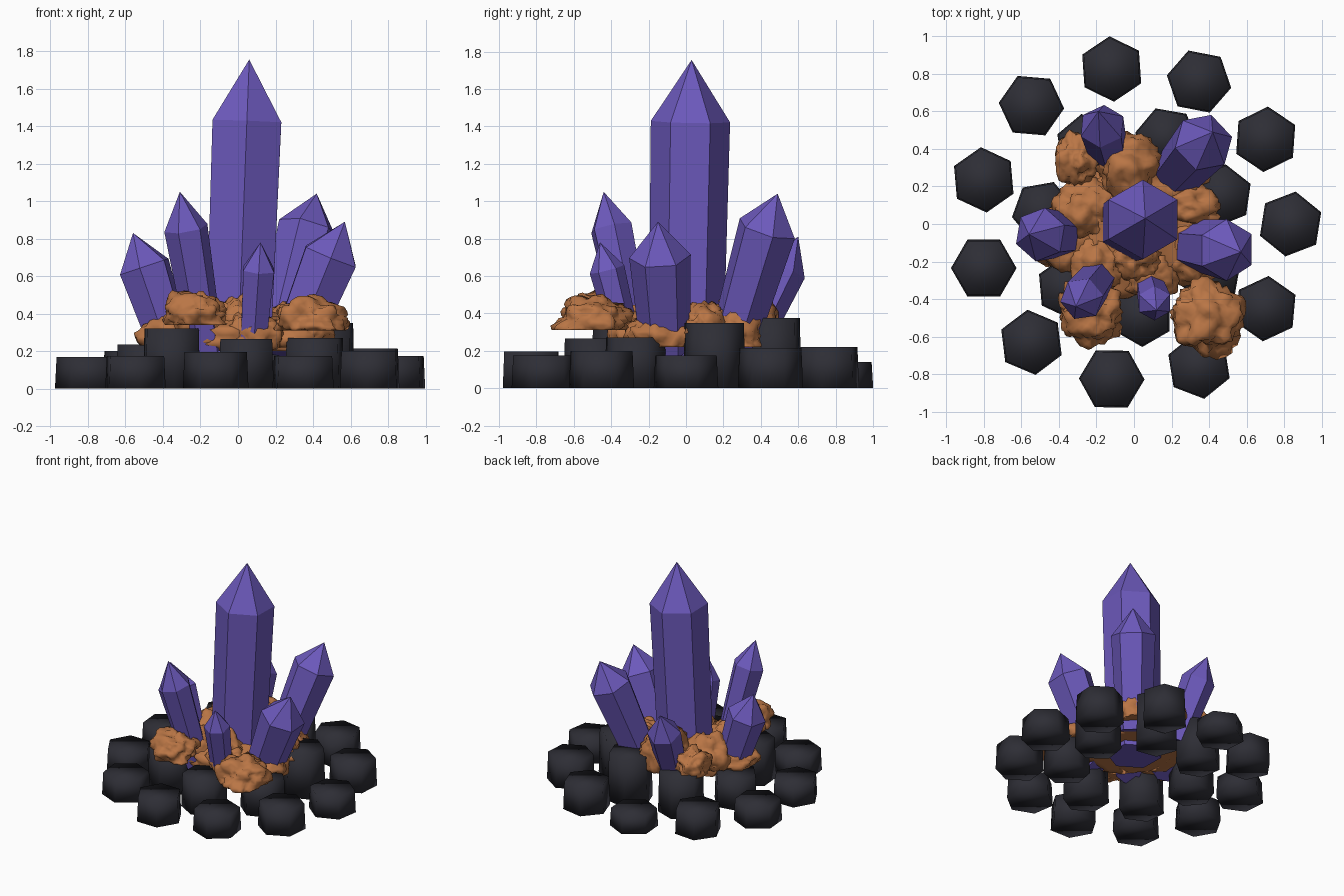
import bpy, bmesh, math, random
from mathutils import Vector, noise

if "Cube" in bpy.data.objects:
    bpy.data.objects.remove(bpy.data.objects["Cube"])

random.seed(4)


def material(name, rgb):
    m = bpy.data.materials.new(name)
    m.diffuse_color = (*rgb, 1)
    m.use_nodes = True
    m.node_tree.nodes["Principled BSDF"].inputs["Base Color"].default_value = m.diffuse_color
    return m


PURPLE = material("purple crystal", (0.15, 0.10, 0.50))
ORANGE = material("orange rock", (0.49, 0.18, 0.06))
DARK = material("dark basalt", (0.027, 0.027, 0.036))


def finish(bm, name, mat, smooth):
    bmesh.ops.recalc_face_normals(bm, faces=bm.faces)
    me = bpy.data.meshes.new(name)
    bm.to_mesh(me)
    bm.free()
    me.materials.append(mat)
    for p in me.polygons:
        p.use_smooth = smooth
    ob = bpy.data.objects.new(name, me)
    bpy.context.collection.objects.link(ob)
    return ob


def ring(bm, centre, u, v, radius, rot):
    return [bm.verts.new(centre + radius * (math.cos(a) * u + math.sin(a) * v))
            for a in (math.radians(rot + 60 * i) for i in range(6))]


def bridge(bm, a, b):
    for i in range(6):
        j = (i + 1) % 6
        bm.faces.new((a[i], a[j], b[j], b[i]))


def column(name, x, y, height, radius, rot):
    """Slightly tapered six-sided basalt column."""
    bm = bmesh.new()
    u, v = Vector((1, 0, 0)), Vector((0, 1, 0))
    lo = ring(bm, Vector((x, y, 0)), u, v, radius, rot)
    hi = ring(bm, Vector((x, y, height)), u, v, radius * 0.95, rot)
    bridge(bm, lo, hi)
    bm.faces.new(lo[::-1])
    bm.faces.new(hi)
    finish(bm, name, DARK, True)


def crystal(name, base, apex, radius, tip, rot, base_scale=0.8):
    """Six-sided crystal widening to a shoulder, then a pointed tip."""
    bm = bmesh.new()
    base, apex = Vector(base), Vector(apex)
    d = (apex - base).normalized()
    u = (Vector((1, 0, 0)) - d * d.x).normalized()
    v = d.cross(u)
    lo = ring(bm, base, u, v, radius * base_scale, rot)
    hi = ring(bm, apex - d * tip, u, v, radius, rot)
    bridge(bm, lo, hi)
    top = bm.verts.new(apex)
    for i in range(6):
        bm.faces.new((hi[i], hi[(i + 1) % 6], top))
    bm.faces.new(lo[::-1])
    finish(bm, name, PURPLE, False)


def lump(name, x, y, bottom, top, rx, ry, rough=0.16):
    """Noisy rock dome with a flat underside."""
    bm = bmesh.new()
    bmesh.ops.create_icosphere(bm, subdivisions=4, radius=1)
    off = Vector((random.uniform(-9, 9), random.uniform(-9, 9), random.uniform(-9, 9)))
    waist = bottom + 0.25 * (top - bottom)
    for vert in bm.verts:
        n = vert.co.copy()
        k = 0.97 + rough * noise.noise(n * 1.7 + off) - rough * abs(noise.noise(n * 3.4 + off)) \
            + 0.3 * rough * noise.noise(n * 7 + off)
        p = n * k
        vert.co = (x + p.x * rx, y + p.y * ry, max(bottom, waist + p.z * (top - waist)))
    bmesh.ops.dissolve_degenerate(bm, dist=0.0005, edges=bm.edges)
    finish(bm, name, ORANGE, True)


# Outer ring of low columns: height, hexagon rotation
outer = [(0.175, 21), (0.215, 26), (0.22, 49), (0.14, 34), (0.20, 55), (0.17, 35),
         (0.17, 0), (0.175, 37), (0.195, 59), (0.175, 39), (0.20, 25)]
for i, (h, rot) in enumerate(outer):
    a = i * math.tau / 11
    column(f"outer_column_{i + 1}", 0.835 * math.cos(a), 0.835 * math.sin(a), h, 0.175, rot)

# Inner ring of taller columns
inner = [(0.35, 22), (0.375, 50), (0.32, 40), (0.235, 10), (0.32, 35), (0.265, 30), (0.27, 20)]
for i, (h, rot) in enumerate(inner):
    a = math.radians(18) + i * math.tau / 7
    column(f"inner_column_{i + 1}", 0.49 * math.cos(a), 0.49 * math.sin(a), h, 0.168, rot)

# Crystals
crystal("main_crystal", (0.0, 0.0, 0.175), (0.06, 0.03, 1.755), 0.212, 0.33, 30, 0.94)
crystal("front_left_crystal", (-0.17, -0.26, 0.2), (-0.31, -0.44, 1.05), 0.118, 0.2, 10)
crystal("left_crystal", (-0.35, -0.06, 0.2), (-0.56, -0.055, 0.83), 0.145, 0.19, 20)
crystal("right_crystal", (0.29, -0.11, 0.2), (0.57, -0.15, 0.89), 0.165, 0.2, 30)
crystal("back_right_crystal", (0.2, 0.24, 0.2), (0.42, 0.49, 1.04), 0.162, 0.2, 15)
crystal("small_front_crystal", (0.08, -0.31, 0.2), (0.12, -0.46, 0.78), 0.095, 0.15, 30)
crystal("back_crystal", (-0.12, 0.32, 0.2), (-0.19, 0.6, 0.81), 0.125, 0.19, 25)

# Orange rock: x, y, bottom, top, x radius, y radius
rocks = [(0.0, 0.02, 0.2, 0.44, 0.42, 0.40),
         (0.08, -0.27, 0.21, 0.42, 0.17, 0.15),
         (-0.23, -0.47, 0.34, 0.53, 0.18, 0.18),
         (0.39, -0.5, 0.31, 0.50, 0.20, 0.21),
         (-0.03, 0.31, 0.26, 0.59, 0.19, 0.20),
         (-0.3, 0.35, 0.3, 0.49, 0.13, 0.15),
         (-0.36, -0.08, 0.23, 0.42, 0.20, 0.19),
         (-0.25, 0.08, 0.24, 0.50, 0.19, 0.17),
         (-0.2, -0.2, 0.24, 0.46, 0.19, 0.17),
         (0.02, -0.18, 0.24, 0.52, 0.16, 0.14),
         (0.32, -0.14, 0.22, 0.42, 0.20, 0.20),
         (0.3, 0.08, 0.24, 0.47, 0.19, 0.14),
         (0.22, 0.26, 0.22, 0.46, 0.20, 0.19)]
for i, r in enumerate(rocks):
    lump(f"rock_lump_{i + 1}", *r, rough=0.34 if i in (2, 3, 5) else 0.24)
